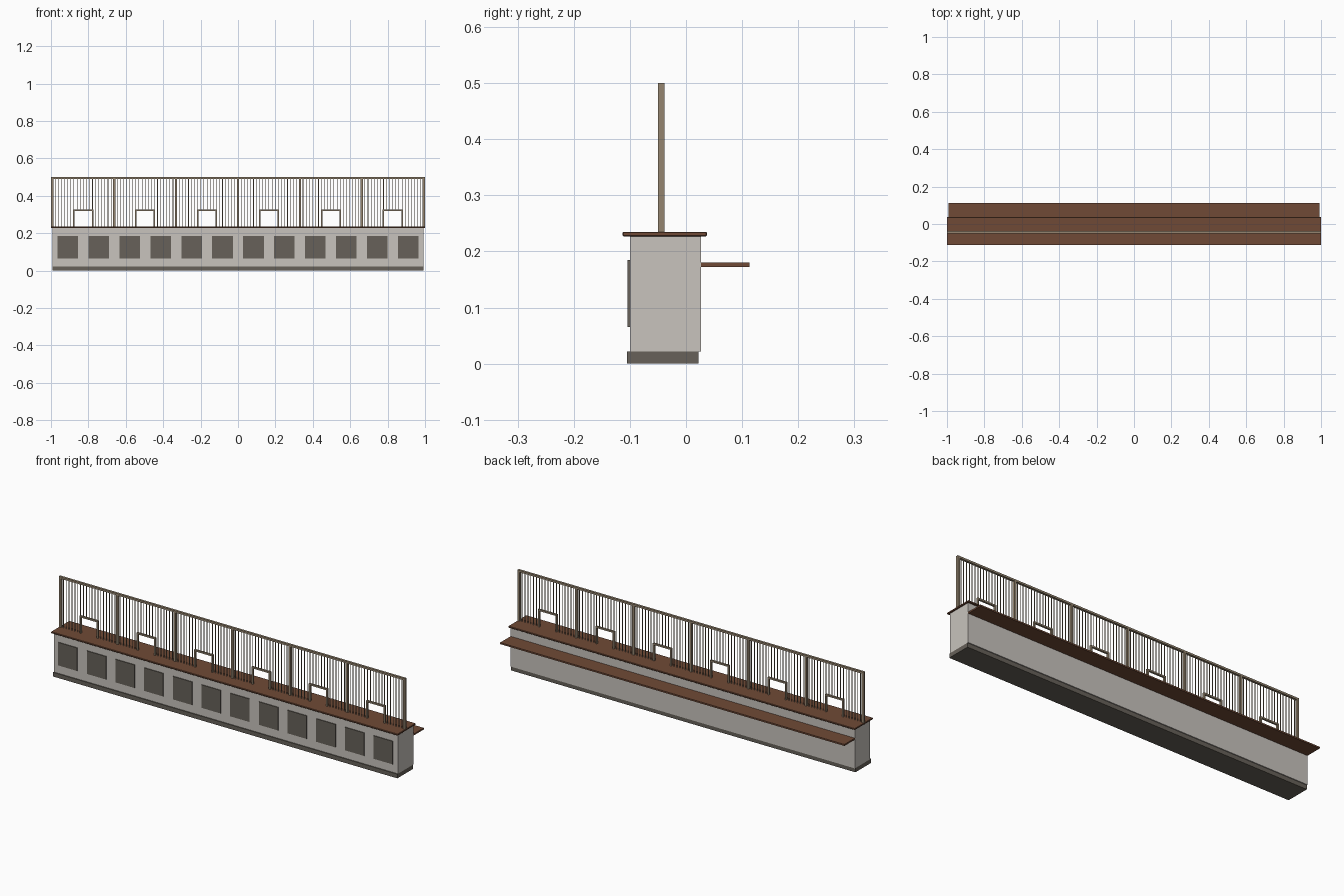
import bpy
import bmesh
from mathutils import Matrix, Vector

cube = bpy.data.objects.get("Cube")
if cube:
    bpy.data.objects.remove(cube, do_unlink=True)


def material(name, rgb):
    m = bpy.data.materials.new(name)
    m.use_nodes = True
    color = (*rgb, 1)
    m.diffuse_color = color
    bsdf = m.node_tree.nodes["Principled BSDF"]
    bsdf.inputs["Base Color"].default_value = color
    bsdf.inputs["Roughness"].default_value = 0.7
    return m


stone = material("pale stone", (0.58, 0.55, 0.51))
dark = material("dark stone", (0.135, 0.12, 0.10))
wood = material("brown wood", (0.16, 0.068, 0.037))
brass = material("dull brass", (0.30, 0.235, 0.16))


def boxes(name, mat, spans, bevel=0):
    """One object from a list of (x0, x1, y0, y1, z0, z1) boxes."""
    bm = bmesh.new()
    for x0, x1, y0, y1, z0, z1 in spans:
        center = Vector((x0 + x1, y0 + y1, z0 + z1)) / 2
        size = Matrix.Diagonal((x1 - x0, y1 - y0, z1 - z0, 1))
        bmesh.ops.create_cube(bm, size=1, matrix=Matrix.Translation(center) @ size)
    mesh = bpy.data.meshes.new(name)
    bm.to_mesh(mesh)
    bm.free()
    mesh.materials.append(mat)
    obj = bpy.data.objects.new(name, mesh)
    bpy.context.collection.objects.link(obj)
    if bevel:
        mod = obj.modifiers.new("soft edges", "BEVEL")
        mod.width = bevel
        mod.segments = 1
    return obj


# Counter
TOP = 0.235
boxes("plinth", dark, [(-0.993, 0.993, -0.105, 0.022, 0, 0.022)])
boxes("counter_body", stone, [(-0.993, 0.993, -0.1, 0.027, 0.022, 0.227)])
boxes("counter_top", wood, [(-1, 1, -0.113, 0.037, 0.227, TOP)], 0.0015)
boxes("clerk_shelf", wood, [(-0.993, 0.993, 0.027, 0.113, 0.172, 0.18)])

# Front panels
PITCH = 0.1655
centers = [(i - 5.5) * PITCH for i in range(12)]
boxes("front_panels", dark,
      [(c - 0.055, c + 0.055, -0.104, -0.099, 0.065, 0.185) for c in centers])

# Grille frame
BAY = 0.331
Y = -0.044
boxes("grille_posts", brass,
      [(x - 0.006, x + 0.006, Y - 0.006, Y + 0.006, TOP, 0.492)
       for x in [(i - 3) * BAY for i in range(7)]])
boxes("grille_top_rail", brass, [(-0.999, 0.999, Y - 0.006, Y + 0.006, 0.49, 0.5)])

# Teller windows and thin bars, bay by bay
HALF, HEAD, T = 0.054, 0.326, 0.004
frames, bars = [], []
STEPS = 20
for bay in range(6):
    c = (bay - 2.5) * BAY
    for side in (-1, 1):
        x = c + side * (HALF - T)
        frames.append((x - T, x + T, Y - 0.005, Y + 0.005, TOP, HEAD))
    frames.append((c - HALF, c + HALF, Y - 0.005, Y + 0.005, HEAD - 2 * T, HEAD))
    for i in range(1, STEPS):
        dx = (i / STEPS - 0.5) * BAY
        base = HEAD if abs(dx) < HALF else TOP
        bars.append((c + dx - 0.0015, c + dx + 0.0015,
                     Y - 0.0015, Y + 0.0015, base, 0.491))
boxes("teller_window_frames", brass, frames)
boxes("grille_bars", brass, bars)
